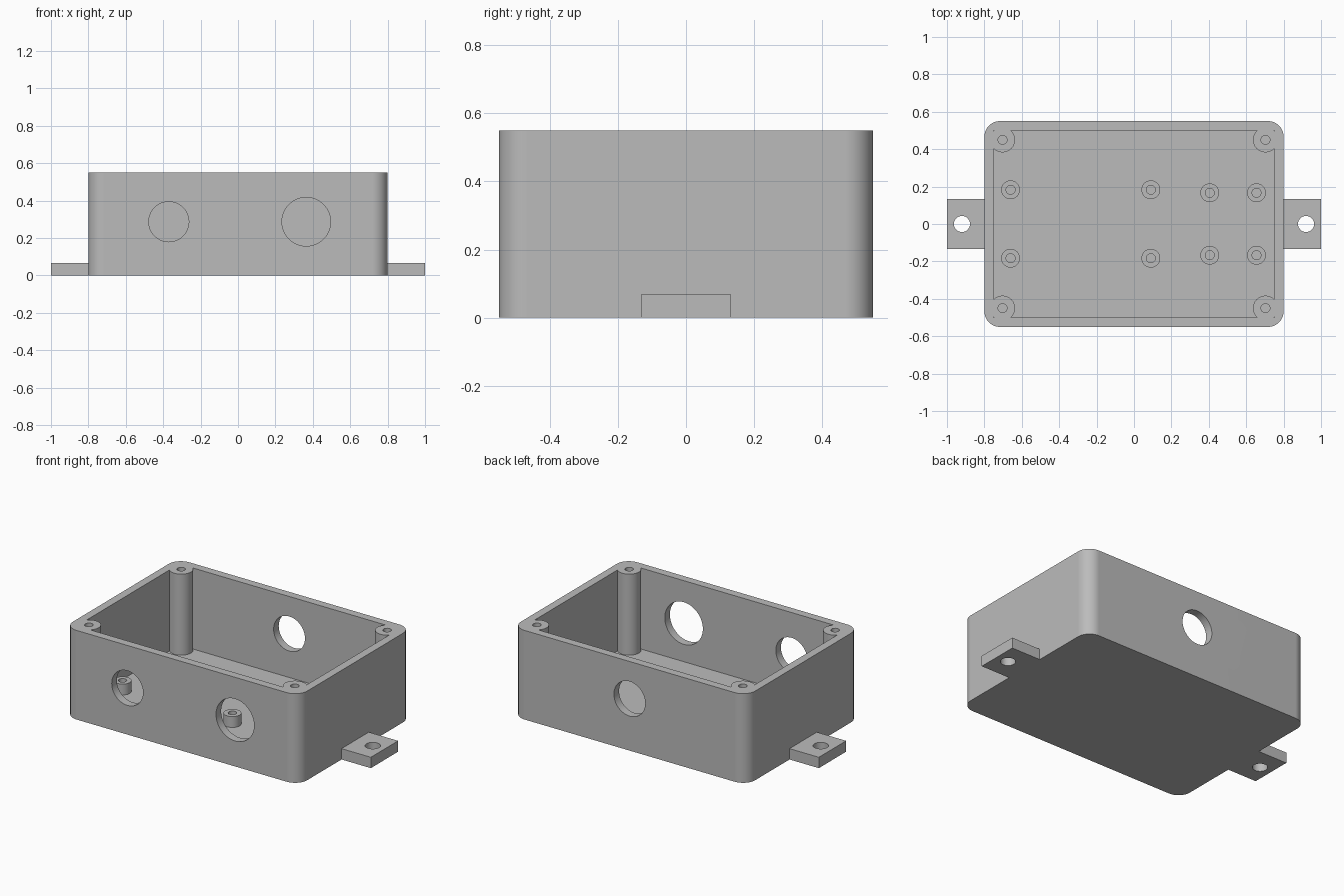
import bpy, bmesh
from math import cos, sin, pi, radians
from mathutils import Matrix

cube = bpy.data.objects.get("Cube")
if cube:
    bpy.data.objects.remove(cube, do_unlink=True)

grey = bpy.data.materials.new("light_grey_plastic")
grey.use_nodes = True
grey.diffuse_color = (0.5, 0.5, 0.5, 1)
grey.node_tree.nodes["Principled BSDF"].inputs["Base Color"].default_value = (0.5, 0.5, 0.5, 1)

# Main sizes
HALF_X, HALF_Y, HEIGHT = 0.8, 0.55, 0.55
WALL, FLOOR, CORNER = 0.05, 0.05, 0.083
TAB_TOP, STANDOFF_TOP = 0.067, 0.117


def prism(name, outline, z0, z1):
    """Extrude a closed 2D outline from z0 up to z1."""
    bm = bmesh.new()
    base = bm.faces.new([bm.verts.new((x, y, z0)) for x, y in outline])
    top = bmesh.ops.extrude_face_region(bm, geom=[base])["geom"]
    bmesh.ops.translate(bm, vec=(0, 0, z1 - z0),
                        verts=[v for v in top if isinstance(v, bmesh.types.BMVert)])
    bmesh.ops.recalc_face_normals(bm, faces=bm.faces)
    mesh = bpy.data.meshes.new(name)
    bm.to_mesh(mesh)
    bm.free()
    mesh.materials.append(grey)
    obj = bpy.data.objects.new(name, mesh)
    bpy.context.collection.objects.link(obj)
    return obj


def circle(x, y, r, n=48):
    return [(x + r * cos(2 * pi * i / n), y + r * sin(2 * pi * i / n)) for i in range(n)]


def rectangle(x0, x1, y0, y1):
    return [(x0, y0), (x1, y0), (x1, y1), (x0, y1)]


def rounded_rectangle(hx, hy, r, steps=16):
    pts = []
    for k, (sx, sy) in enumerate([(1, 1), (-1, 1), (-1, -1), (1, -1)]):
        for i in range(steps + 1):
            a = (k + i / steps) * pi / 2
            pts.append((sx * (hx - r) + r * cos(a), sy * (hy - r) + r * sin(a)))
    return pts


def select(obj):
    bpy.ops.object.select_all(action="DESELECT")
    obj.select_set(True)
    bpy.context.view_layer.objects.active = obj


def cut(obj, cutter):
    """Subtract the cutter and remove it."""
    mod = obj.modifiers.new("cut", "BOOLEAN")
    mod.operation, mod.solver, mod.object = "DIFFERENCE", "EXACT", cutter
    select(obj)
    bpy.ops.object.modifier_apply(modifier=mod.name)
    bpy.data.objects.remove(cutter, do_unlink=True)


def finish(obj):
    select(obj)
    bpy.ops.object.shade_smooth_by_angle(angle=radians(30))
    obj.modifiers.new("even_shading", "WEIGHTED_NORMAL").keep_sharp = True


# Open box; the cavity leaves the four corner screw posts standing
box = prism("enclosure_box", rounded_rectangle(HALF_X, HALF_Y, CORNER), 0, HEIGHT)
inx, iny = HALF_X - WALL, HALF_Y - WALL
cavity = prism("cavity_cutter", rectangle(-inx, inx, -iny, iny), FLOOR, HEIGHT + 0.1)
posts = [(sx * 0.703, sy * 0.45) for sx in (-1, 1) for sy in (-1, 1)]
for x, y in posts:
    cut(cavity, prism("post_shape", circle(x, y, 0.067), FLOOR - 0.1, HEIGHT + 0.2))
cut(box, cavity)
for x, y in posts:
    cut(box, prism("screw_hole", circle(x, y, 0.024, 32), FLOOR, HEIGHT + 0.1))

# Cable holes: two in the front wall, one in the back wall
for x, z, r, side in [(-0.37, 0.287, 0.107, -1), (0.365, 0.287, 0.13, -1), (0, 0.32, 0.107, 1)]:
    hole = prism("cable_hole", circle(0, 0, r, 64), -0.1, 0.1)
    hole.data.transform(Matrix.Translation((x, side * (HALF_Y - WALL / 2), z))
                        @ Matrix.Rotation(pi / 2, 4, "X"))
    cut(box, hole)
finish(box)

# Side mounting tabs with screw holes
for name, s in [("left", 1), ("right", -1)]:
    x0, x1 = sorted((s * HALF_X, s))
    tab = prism(name + "_mounting_tab", rectangle(x0, x1, -0.133, 0.133), 0, TAB_TOP)
    cut(tab, prism("tab_hole", circle(s * 0.92, 0, 0.043), -0.1, 0.2))
    finish(tab)

# Hollow circuit board standoffs on the floor
count = 0
for xs, y in [((-0.66, 0.09), 0.183), ((0.405, 0.655), 0.167)]:
    for x in xs:
        for s in (-1, 1):
            count += 1
            standoff = prism(f"standoff_{count}", circle(x, s * y, 0.05), FLOOR, STANDOFF_TOP)
            cut(standoff, prism("standoff_hole", circle(x, s * y, 0.024, 32), 0, 0.2))
            finish(standoff)
